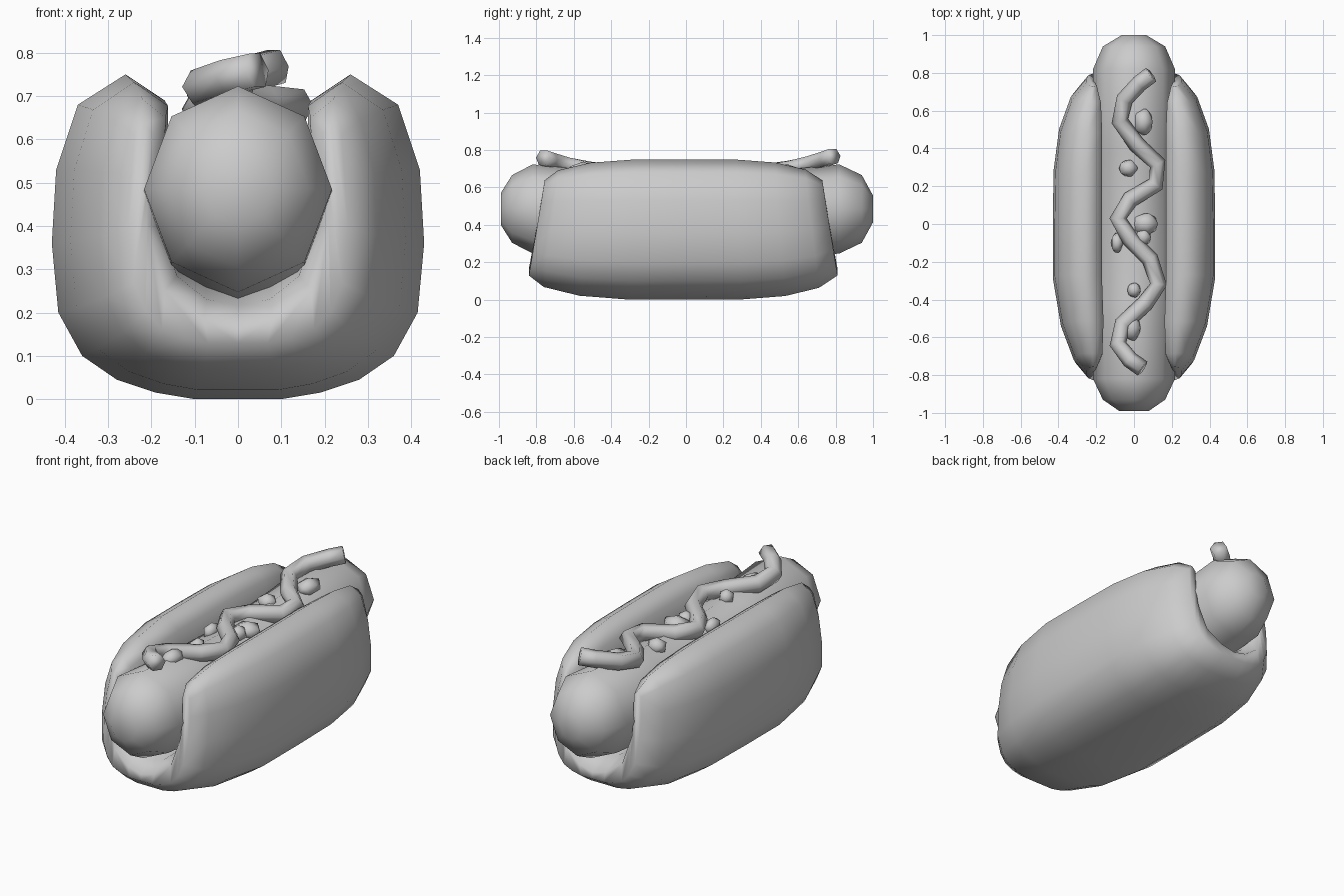
import bpy, bmesh, math
from mathutils import Vector

cube = bpy.data.objects.get("Cube")
if cube:
    bpy.data.objects.remove(cube)

grey = bpy.data.materials.new("plain grey")
grey.use_nodes = True
COLOUR = (0.6, 0.6, 0.6, 1)
grey.diffuse_color = COLOUR
grey.node_tree.nodes["Principled BSDF"].inputs["Base Color"].default_value = COLOUR


def finish(name, bm):
    bmesh.ops.recalc_face_normals(bm, faces=bm.faces)
    mesh = bpy.data.meshes.new(name)
    bm.to_mesh(mesh)
    bm.free()
    mesh.materials.append(grey)
    for face in mesh.polygons:
        face.use_smooth = True
    obj = bpy.data.objects.new(name, mesh)
    bpy.context.collection.objects.link(obj)
    return obj


def loft(bm, rings, closed=True):
    """Skin consecutive rings of points and return their vertices."""
    rows = [[bm.verts.new(p) for p in ring] for ring in rings]
    for a, b in zip(rows, rows[1:]):
        n = len(a)
        for i in range(n if closed else n - 1):
            j = (i + 1) % n
            bm.faces.new((a[i], a[j], b[j], b[i]))
    return rows


# Bun: half of a U section as (x, z, core x, core z), shrinking to its core at the ends
SECTION = [
    (0, 0, 0, .15), (.1, 0, .08, .15), (.19, .015, .14, .16), (.28, .045, .2, .18),
    (.36, .1, .24, .22), (.415, .2, .27, .28), (.43, .36, .285, .4), (.42, .53, .285, .52),
    (.37, .68, .275, .6), (.26, .75, .265, .62), (.17, .69, .255, .6), (.17, .5, .27, .5),
    (.18, .4, .27, .4), (.14, .32, .22, .24), (.08, .28, .1, .17), (0, .27, 0, .15)]
# (y, thickness, narrowing)
STATIONS = [
    (-.84, .14, .82), (-.76, .55, .84), (-.57, .86, .92), (-.3, 1, 1), (0, 1, 1),
    (.3, .99, .99), (.53, .87, .95), (.71, .58, .88), (.81, .14, .82)]


def bun_point(p, station):
    x, z, cx, cz = p
    y, s, narrow = station
    lean = 1 - .1 * min(1, max(0, (cz - .15) / .47))
    return (cx * narrow + (x - cx) * s, y * lean, cz + (z - cz) * s)


bm = bmesh.new()
rows = loft(bm, [[bun_point(p, st) for p in SECTION] for st in STATIONS], closed=False)
last = len(SECTION) - 1
for row in (rows[0], rows[-1]):
    for i in range(last // 2):
        bm.faces.new((row[i], row[i + 1], row[last - 1 - i], row[last - i]))
bun = finish("bun", bm)
mirror = bun.modifiers.new("mirror", "MIRROR")
mirror.use_axis[0] = True

# Sausage: eight-sided, sagging a little in the middle
def sag(y):
    return .43 + .055 * min(1, abs(y) / .8) ** 2


bm = bmesh.new()
rings = []
for y, s in [(-.99, .36), (-.93, .76), (-.82, 1), (-.4, 1), (0, 1), (.4, 1),
             (.82, 1), (.94, .76), (1, .3)]:
    rings.append([(.217 * s * math.cos(k * math.pi / 4), y,
                   sag(y) + .238 * s * math.sin(k * math.pi / 4)) for k in range(8)])
rows = loft(bm, rings)
bm.faces.new(rows[0])
bm.faces.new(rows[-1])
finish("sausage", bm)

# Sauce: a wavy six-sided squeeze along the top
PATH = [(.09, .79), (.03, .745), (-.05, .66), (-.075, .545), (.015, .42), (.125, .32),
        (.115, .21), (-.02, .13), (-.085, .03), (-.02, -.08), (.085, -.185), (.13, -.32),
        (.06, -.42), (-.06, -.53), (-.085, -.635), (-.02, -.72), (.045, -.765)]
points = [Vector((x, y, .67 + .095 * (abs(y) / .78) ** 3)) for x, y in PATH]
bm = bmesh.new()
rings = []
for i, p in enumerate(points):
    along = (points[min(i + 1, len(points) - 1)] - points[max(i - 1, 0)]).normalized()
    side = along.cross(Vector((0, 0, 1))).normalized()
    up = side.cross(along)
    rings.append([p + .045 * (side * math.cos(k * math.pi / 3) + up * math.sin(k * math.pi / 3))
                  for k in range(6)])
rows = loft(bm, rings)
bm.faces.new(rows[0])
bm.faces.new(rows[-1])
finish("sauce", bm)

# Relish: small flattened lumps as (x, y, half width, half length)
LUMPS = [(.05, .54, .055, .08), (-.03, .295, .055, .05), (.06, 0, .075, .065),
         (.05, -.07, .045, .05), (-.09, -.1, .035, .06), (0, -.35, .04, .045),
         (-.01, -.55, .05, .08)]
for n, (x, y, w, l) in enumerate(LUMPS):
    bm = bmesh.new()
    bmesh.ops.create_icosphere(bm, subdivisions=1, radius=1)
    z = sag(y) + .24 - .3 * abs(x)
    for v in bm.verts:
        v.co = (x + v.co.x * w, y + v.co.y * l, z + v.co.z * .045)
    finish(f"relish_lump_{n + 1}", bm)
